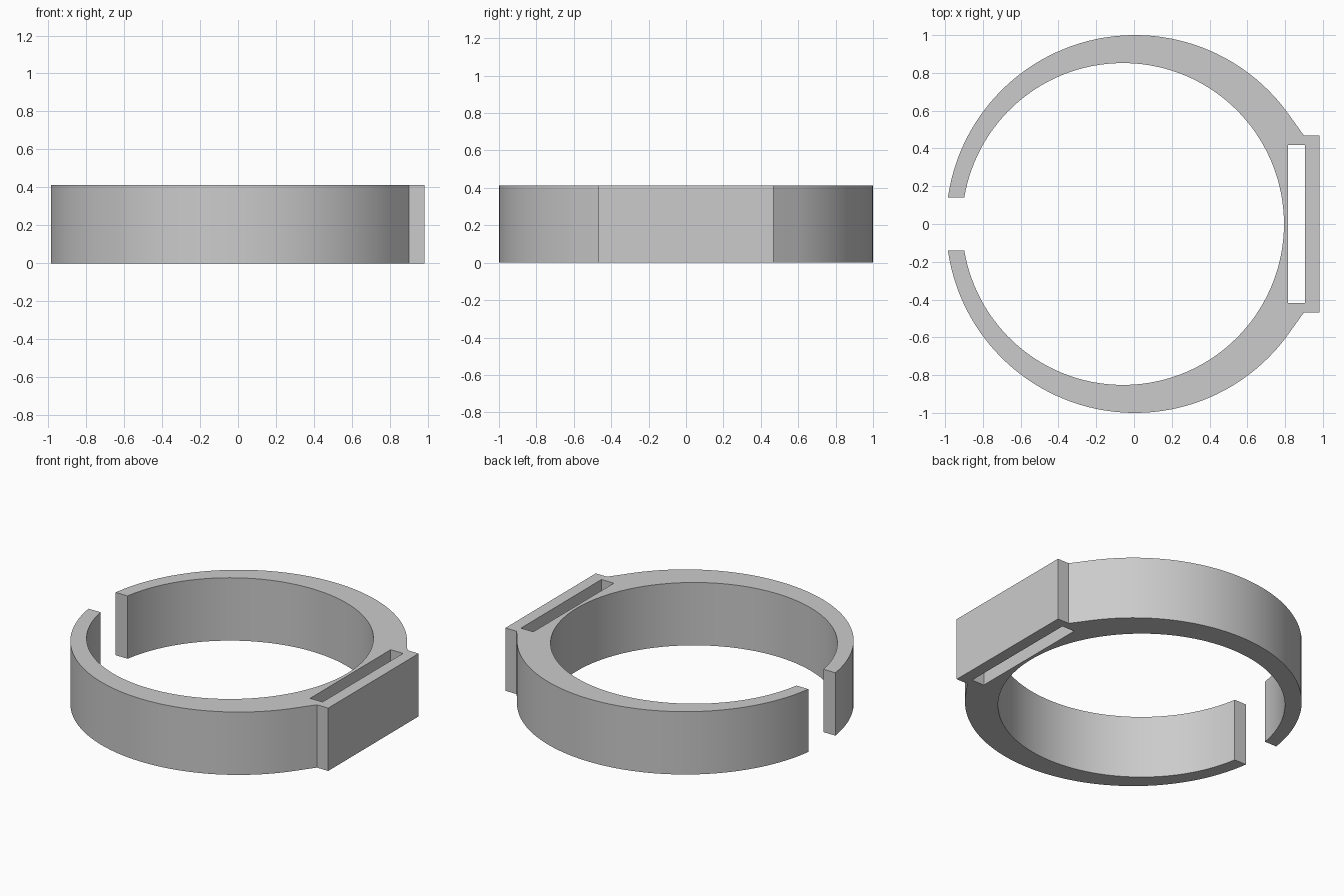
import bpy
import bmesh
from math import asin, atan2, cos, pi, sin

cube = bpy.data.objects.get("Cube")
if cube:
    bpy.data.objects.remove(cube, do_unlink=True)

HEIGHT = 0.412
GAP = 0.14               # half width of the opening in the band
PLATE = 0.468            # half length of the strap plate
SLOT = 0.417             # half length of the strap slot
OUTER_X, OUTER_R = 0.005, 1.0
INNER_X, INNER_R = -0.058, 0.852
SEGMENTS = 64

grey = bpy.data.materials.new("plain_grey")
grey.use_nodes = True
colour = (0.6, 0.6, 0.6, 1)
grey.diffuse_color = colour
grey.node_tree.nodes["Principled BSDF"].inputs["Base Color"].default_value = colour


def arc(cx, radius, start, end):
    """Points on a circle centred on the x axis."""
    steps = [start + (end - start) * i / SEGMENTS for i in range(SEGMENTS + 1)]
    return [(cx + radius * cos(a), radius * sin(a)) for a in steps]


# Half outline: inner arc, slot, plate, then outer arc back to the opening
outline = arc(INNER_X, INNER_R, pi - asin(GAP / INNER_R), 0)
outline += [(0.815, 0), (0.815, SLOT), (0.905, SLOT), (0.905, 0)]
outline += [(0.982, 0), (0.982, PLATE), (0.9, PLATE)]
outline += arc(OUTER_X, OUTER_R, atan2(0.6, 0.8), pi - asin(GAP / OUTER_R))

# Extrude the outline, leaving the mirror plane open
bm = bmesh.new()
low = [bm.verts.new((x, y, 0)) for x, y in outline]
high = [bm.verts.new((x, y, HEIGHT)) for x, y in outline]
bm.faces.new(low)
bm.faces.new(high)
for i in range(len(outline)):
    j = (i + 1) % len(outline)
    if max(abs(outline[i][1]), abs(outline[j][1])) > 1e-5:
        bm.faces.new((low[i], low[j], high[j], high[i]))
bmesh.ops.recalc_face_normals(bm, faces=bm.faces)
mesh = bpy.data.meshes.new("slotted_band")
bm.to_mesh(mesh)
bm.free()
mesh.materials.append(grey)

band = bpy.data.objects.new("slotted_band", mesh)
bpy.context.collection.objects.link(band)
bpy.context.view_layer.objects.active = band
band.select_set(True)

# Mirror to the other half
mirror = band.modifiers.new("Mirror", "MIRROR")
mirror.use_axis = (False, True, False)
bpy.ops.object.modifier_apply(modifier="Mirror")
bpy.ops.object.shade_smooth_by_angle(angle=0.5)
